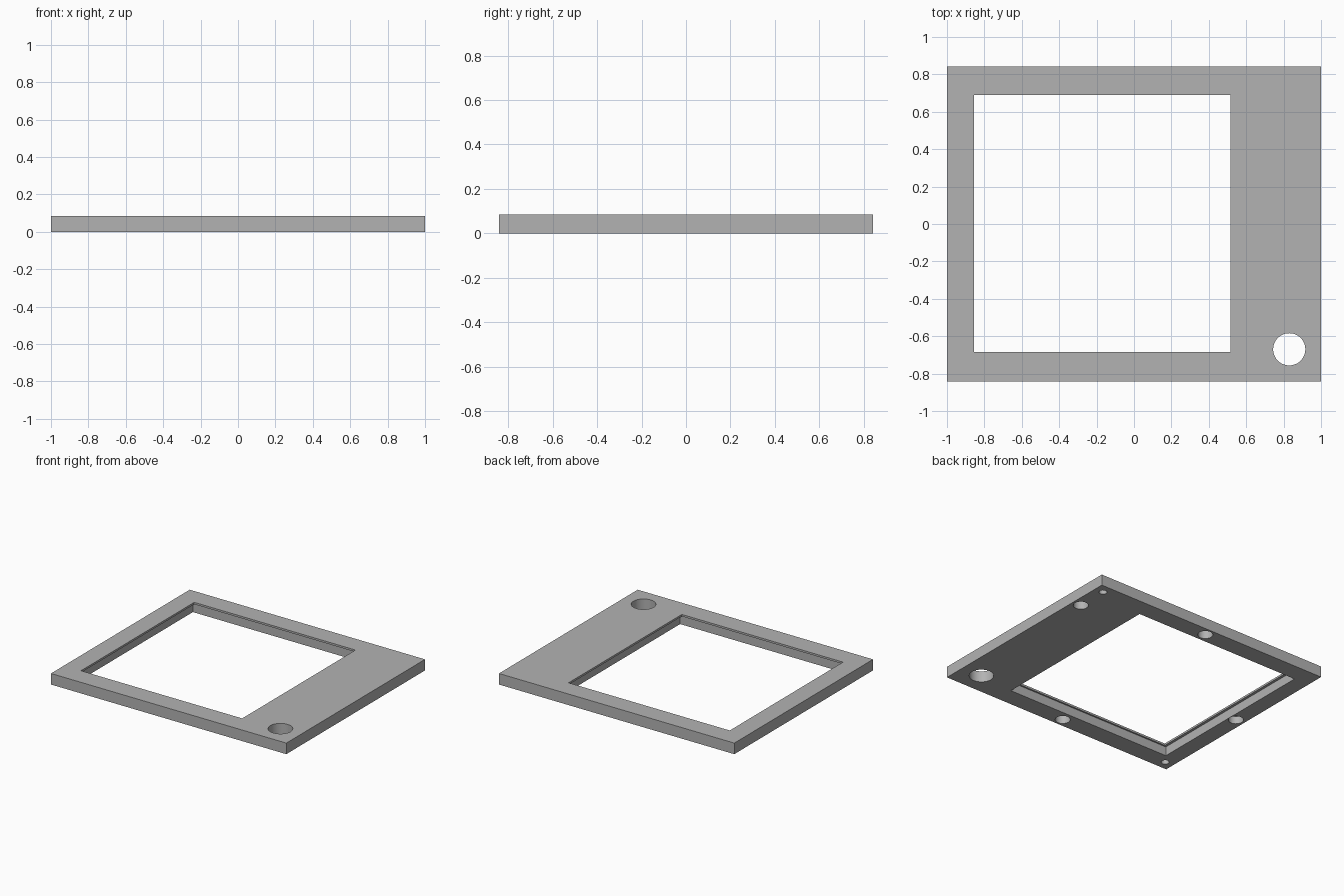
import bpy

cube = bpy.data.objects.get("Cube")
if cube:
    bpy.data.objects.remove(cube, do_unlink=True)

HEIGHT = 0.085
LIP = 0.07       # underside of the thin lip around the window
POCKET = 0.06    # depth of the blind holes underneath

grey = bpy.data.materials.new("plain grey")
grey.use_nodes = True
colour = (0.45, 0.45, 0.45, 1)
grey.diffuse_color = colour
grey.node_tree.nodes["Principled BSDF"].inputs["Base Color"].default_value = colour


def box(name, x0, x1, y0, y1, z0, z1):
    bpy.ops.mesh.primitive_cube_add(
        size=1, location=((x0 + x1) / 2, (y0 + y1) / 2, (z0 + z1) / 2))
    ob = bpy.context.object
    ob.name = name
    ob.scale = (x1 - x0, y1 - y0, z1 - z0)
    bpy.ops.object.transform_apply(location=True, rotation=False, scale=True)
    ob.data.materials.append(grey)
    return ob


def peg(name, x, y, radius, top):
    bottom = -0.05
    bpy.ops.mesh.primitive_cylinder_add(
        vertices=48, radius=radius, depth=top - bottom,
        location=(x, y, (top + bottom) / 2))
    ob = bpy.context.object
    ob.name = name
    ob.data.materials.append(grey)
    return ob


def cut(target, cutter):
    cutter.hide_render = True
    mod = target.modifiers.new("cut", 'BOOLEAN')
    mod.operation = 'DIFFERENCE'
    mod.solver = 'EXACT'
    mod.object = cutter
    bpy.context.view_layer.objects.active = target
    bpy.ops.object.modifier_apply(modifier=mod.name)
    bpy.data.objects.remove(cutter, do_unlink=True)


# Plate
plate = box("frame_plate", -1, 1, -0.842, 0.842, 0, HEIGHT)

# Window opening, slightly wider below the lip
cut(plate, box("window_cutter", -0.855, 0.515, -0.685, 0.69, -0.1, 0.2))
cut(plate, box("recess_cutter", -0.875, 0.538, -0.697, 0.702, -0.1, LIP))

# Round through hole in the wide side
cut(plate, peg("through_hole_cutter", 0.83, -0.67, 0.086, 0.2))

# Blind round pockets underneath
for x, y in ((0, 0.775), (0, -0.775), (-0.93, 0), (0.93, 0.53)):
    cut(plate, peg("pocket_cutter", x, y, 0.053, POCKET))

# Small pin holes in two opposite corners
for side in (1, -1):
    cut(plate, peg("pin_hole_cutter", side * 0.93, side * 0.77, 0.028, POCKET))

# Flat faces with smooth hole walls
bpy.ops.object.select_all(action='DESELECT')
plate.select_set(True)
bpy.context.view_layer.objects.active = plate
bpy.ops.object.shade_smooth_by_angle()
